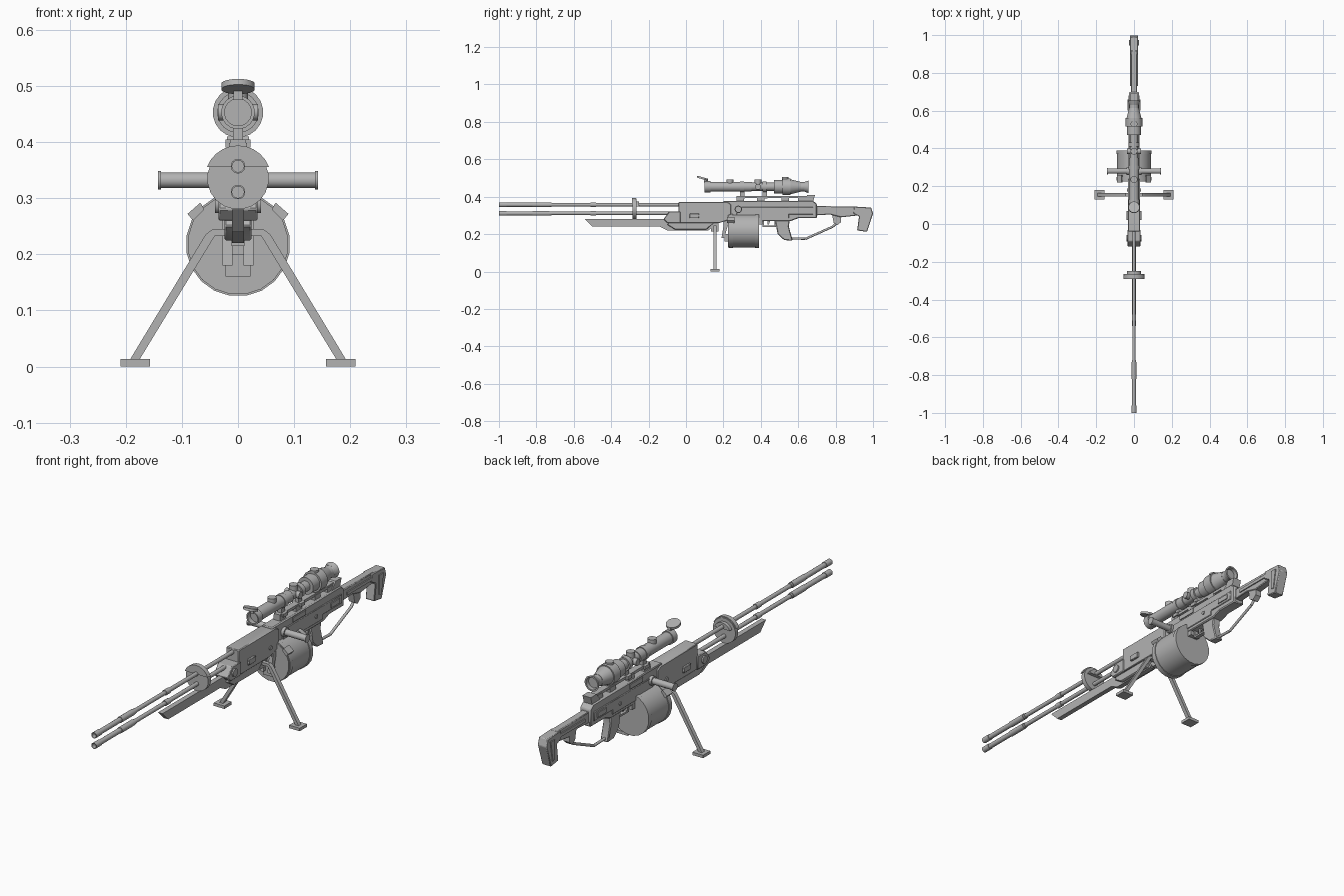
import bpy
import bmesh
import math
from mathutils import Vector

default_cube = bpy.data.objects.get("Cube")
if default_cube:
    bpy.data.objects.remove(default_cube, do_unlink=True)

grey = bpy.data.materials.new("plain grey")
grey.use_nodes = True
grey.diffuse_color = (.45, .45, .45, 1)
grey.node_tree.nodes["Principled BSDF"].inputs["Base Color"].default_value = grey.diffuse_color


def skin(name, rings, mirror=False, bevel=0):
    """Join matching rings of points into a closed solid object."""
    bm = bmesh.new()
    loops = [[bm.verts.new(point) for point in ring] for ring in rings]
    for near, far in zip(loops, loops[1:]):
        for i in range(len(near)):
            bm.faces.new((near[i - 1], near[i], far[i], far[i - 1]))
    bm.faces.new(loops[0])
    bm.faces.new(loops[-1])
    bmesh.ops.recalc_face_normals(bm, faces=bm.faces)
    mesh = bpy.data.meshes.new(name)
    bm.to_mesh(mesh)
    bm.free()
    for face in mesh.polygons:
        face.use_smooth = True
    mesh.set_sharp_from_angle(angle=math.radians(35))
    mesh.materials.append(grey)
    part = bpy.data.objects.new(name, mesh)
    bpy.context.collection.objects.link(part)
    if bevel:
        modifier = part.modifiers.new("edge_bevel", "BEVEL")
        modifier.width = bevel
        modifier.segments = 1
    if mirror:
        part.modifiers.new("other_side", "MIRROR")


def side_shape(name, outline, width, offset=0, **options):
    """Extrude a side outline of (y, z) points across x."""
    edges = (offset - width / 2, offset + width / 2)
    skin(name, [[(x, y, z) for y, z in outline] for x in edges], **options)


def front_shape(name, outline, front, back, **options):
    """Extrude a front outline of (x, z) points along y."""
    skin(name, [[(x, y, z) for x, z in outline] for y in (front, back)], **options)


def block(name, width, front, back, bottom, top, **options):
    outline = [(front, bottom), (back, bottom), (back, top), (front, top)]
    side_shape(name, outline, width, **options)


def rod(name, start, end, radius, end_radius=None, sides=20, hollow=False, **options):
    """Round bar between two points; a hollow one has a recess at its start."""
    start, end = Vector(start), Vector(end)
    path = end - start
    across = path.orthogonal().normalized()
    other = path.normalized().cross(across)
    sections = [(start, radius), (end, end_radius or radius)]
    if hollow:
        inner = radius * .8
        sections = [(start + path.normalized() * .02, inner), (start, inner)] + sections
    turns = [math.tau * i / sides for i in range(sides)]
    skin(name, [[centre + r * (across * math.cos(t) + other * math.sin(t)) for t in turns]
                for centre, r in sections], **options)


def tube(name, height, front, back, radius, **options):
    rod(name, (0, front, height), (0, back, height), radius, **options)


def cross_rod(name, half_length, y, z, radius, **options):
    rod(name, (-half_length, y, z), (half_length, y, z), radius, **options)


# Twin barrels with muzzles, sleeves and collars
for prefix, height in (("upper", .357), ("lower", .311)):
    tube(prefix + "_muzzle", height, front=-1, back=-.96, radius=.013, hollow=True)
    tube(prefix + "_front_barrel", height, front=-.97, back=-.72, radius=.011)
    tube(prefix + "_barrel_sleeve", height, front=-.82, back=-.73, radius=.013)
    tube(prefix + "_rear_barrel", height, front=-.74, back=0, radius=.009)
    tube(prefix + "_barrel_collar", height, front=-.51, back=-.48, radius=.012)

# Barrel shield, with a stepped hood over its upper half
shield_height = .335
tube("barrel_shield", shield_height, front=-.285, back=-.265, radius=.055)
for name, front, back, radius in (("hood_rim", -.29, -.27, .059), ("hood_step", -.27, -.25, .04)):
    angles = [math.radians(20 + 14 * i) for i in range(11)]
    arc = [(radius * math.cos(a), shield_height + radius * math.sin(a)) for a in angles]
    front_shape("shield_" + name, arc, front, back)

# Fore-end blade, grip and pivot
side_shape("fore_end_blade", [
    (-.54, .28), (-.5, .24), (-.14, .24), (-.1, .22), (.12, .22), (.18, .27), (-.1, .28)], width=.022)
side_shape("fore_end_grip", [
    (-.1, .25), (-.06, .225), (.11, .225), (.16, .27), (-.08, .28)], width=.048, bevel=.003)
side_shape("fore_pivot_housing", [
    (-.12, .28), (-.1, .26), (-.03, .26), (-.03, .32), (-.09, .32)], width=.07, bevel=.003)
cross_rod("fore_pivot_pin", half_length=.041, y=-.075, z=.29, radius=.017)

# Receiver
side_shape("front_receiver", [
    (-.04, .26), (.18, .26), (.24, .28), (.24, .36), (.22, .372), (-.04, .372)], width=.062, bevel=.003)
side_shape("rear_receiver", [
    (.2, .27), (.56, .27), (.6, .285), (.7, .285), (.7, .36), (.68, .378), (.2, .378)],
    width=.052, bevel=.004)
block("receiver_lower_plate", width=.06, front=.27, back=.55, bottom=.285, top=.345, bevel=.002)
block("receiver_upper_plate", width=.06, front=.5, back=.68, bottom=.305, top=.345, bevel=.002)
block("front_lug", width=.08, front=.02, back=.07, bottom=.285, top=.31, bevel=.002)
block("bolt_cover", width=.06, front=.34, back=.43, bottom=.35, top=.37)
block("rear_plate", width=.068, front=.6, back=.66, bottom=.315, top=.335)
cross_rod("receiver_pin", half_length=.036, y=.18, z=.3, radius=.009)
cross_rod("rear_pin", half_length=.034, y=.5, z=.315, radius=.008)

# Cross handle with collar and end caps
cross_rod("cross_handle", half_length=.14, y=.28, z=.332, radius=.014)
cross_rod("handle_collar", half_length=.04, y=.28, z=.332, radius=.02)
rod("handle_end_cap", (.137, .28, .332), (.143, .28, .332), radius=.017, mirror=True)

# Drum magazine with rims, latches and bracket
drum_height = .218
tube("drum_body", drum_height, front=.225, back=.39, radius=.09)
tube("drum_front_rim", drum_height, front=.23, back=.25, radius=.093)
tube("drum_rear_rim", drum_height, front=.37, back=.39, radius=.093)
front_shape("drum_latch", [(.06, .28), (.08, .26), (.09, .272), (.067, .292)],
            front=.22, back=.26, mirror=True)
side_shape("bracket_arm", [(.19, .18), (.205, .18), (.23, .27), (.205, .27)],
           width=.018, offset=.019, mirror=True)
block("bracket_base", width=.044, front=.205, back=.23, bottom=.16, top=.2)
block("magazine_well", width=.048, front=.2, back=.41, bottom=.25, top=.29)

# Bipod
block("bipod_bridge", width=.09, front=.146, back=.164, bottom=.233, top=.245)
block("bipod_mount", width=.024, front=.135, back=.175, bottom=.215, top=.27)
front_shape("bipod_leg", [(.177, .01), (.194, .01), (.058, .235), (.045, .245), (.04, .235)],
            front=.146, back=.164, mirror=True)
block("bipod_foot", width=.052, front=.13, back=.18, bottom=0, top=.013, offset=.183, mirror=True)

# Scope body
scope_height = .453
tube("scope_front_bell", scope_height, front=.1, back=.13, radius=.03, hollow=True)
tube("scope_front_tube", scope_height, front=.12, back=.35, radius=.026)
tube("scope_rear_tube", scope_height, front=.34, back=.48, radius=.022)
tube("scope_bulge_collar", scope_height, front=.47, back=.52, radius=.037)
tube("scope_bulge", scope_height, front=.515, back=.56, radius=.045)
tube("scope_bulge_taper", scope_height, front=.56, back=.615, radius=.04, end_radius=.026)
tube("scope_eyepiece_neck", scope_height, front=.61, back=.64, radius=.025)
tube("scope_eyecup", scope_height, front=.655, back=.63, radius=.034, end_radius=.025, hollow=True)

# Scope turrets and raised lens cover
for name, y, top in (("front", .235, .493), ("middle", .385, .493), ("rear", .53, .504)):
    rod(name + "_turret", (0, y, scope_height), (0, y, top), radius=.018)
cross_rod("side_turrets", half_length=.036, y=.385, z=scope_height, radius=.015)
rod("lens_cover", (0, .086, .494), (0, .089, .504), radius=.03)
block("lens_cover_hinge", width=.016, front=.095, back=.118, bottom=.475, top=.496)

# Scope rail, supports and mounts
block("scope_rail", width=.028, front=.27, back=.67, bottom=.393, top=.405)
for y in (.29, .4, .53, .62):
    block("rail_support", width=.032, front=y - .02, back=y + .02, bottom=.37, top=.398)
for y in (.3, .42):
    block("mount_foot", width=.044, front=y - .015, back=y + .015, bottom=.39, top=.405)
    block("mount_post", width=.018, front=y - .012, back=y + .012, bottom=.4, top=.435)
    tube("mount_ring", scope_height, front=y - .011, back=y + .011, radius=.029)
side_shape("rear_sight", [(.62, .375), (.68, .375), (.69, .41), (.65, .41)], width=.04)

# Trigger, guard and grip
block("guard_floor", width=.018, front=.41, back=.48, bottom=.238, top=.246)
for name, y in (("front", .41), ("rear", .472)):
    block(name + "_guard_post", width=.018, front=y, back=y + .008, bottom=.24, top=.28)
side_shape("trigger", [(.437, .28), (.452, .28), (.443, .25), (.436, .25)], width=.008)
side_shape("pistol_grip", [
    (.475, .28), (.555, .28), (.55, .24), (.57, .165), (.525, .168), (.49, .2)], width=.038, bevel=.004)

# Stock, butt pad and lower brace
side_shape("stock_arm", [
    (.69, .3), (.77, .305), (.83, .29), (.92, .3), (.92, .347), (.69, .35)], width=.034, bevel=.003)
block("stock_side_rib", width=.044, front=.73, back=.9, bottom=.318, top=.332)
side_shape("butt_pad", [
    (.9, .347), (.99, .342), (1, .31), (.968, .212), (.915, .22), (.925, .295), (.895, .31)],
    width=.044, bevel=.003)
side_shape("butt_rib", [(.945, .325), (.975, .325), (.96, .235), (.945, .24)], width=.052)
side_shape("brace_bracket", [(.78, .31), (.83, .3), (.83, .265), (.81, .248), (.79, .26)], width=.028)
brace_path = [(0, .54, .178), (0, .64, .175), (0, .785, .24), (0, .81, .265)]
for start, end in zip(brace_path, brace_path[1:]):
    rod("lower_brace", start, end, radius=.006)
